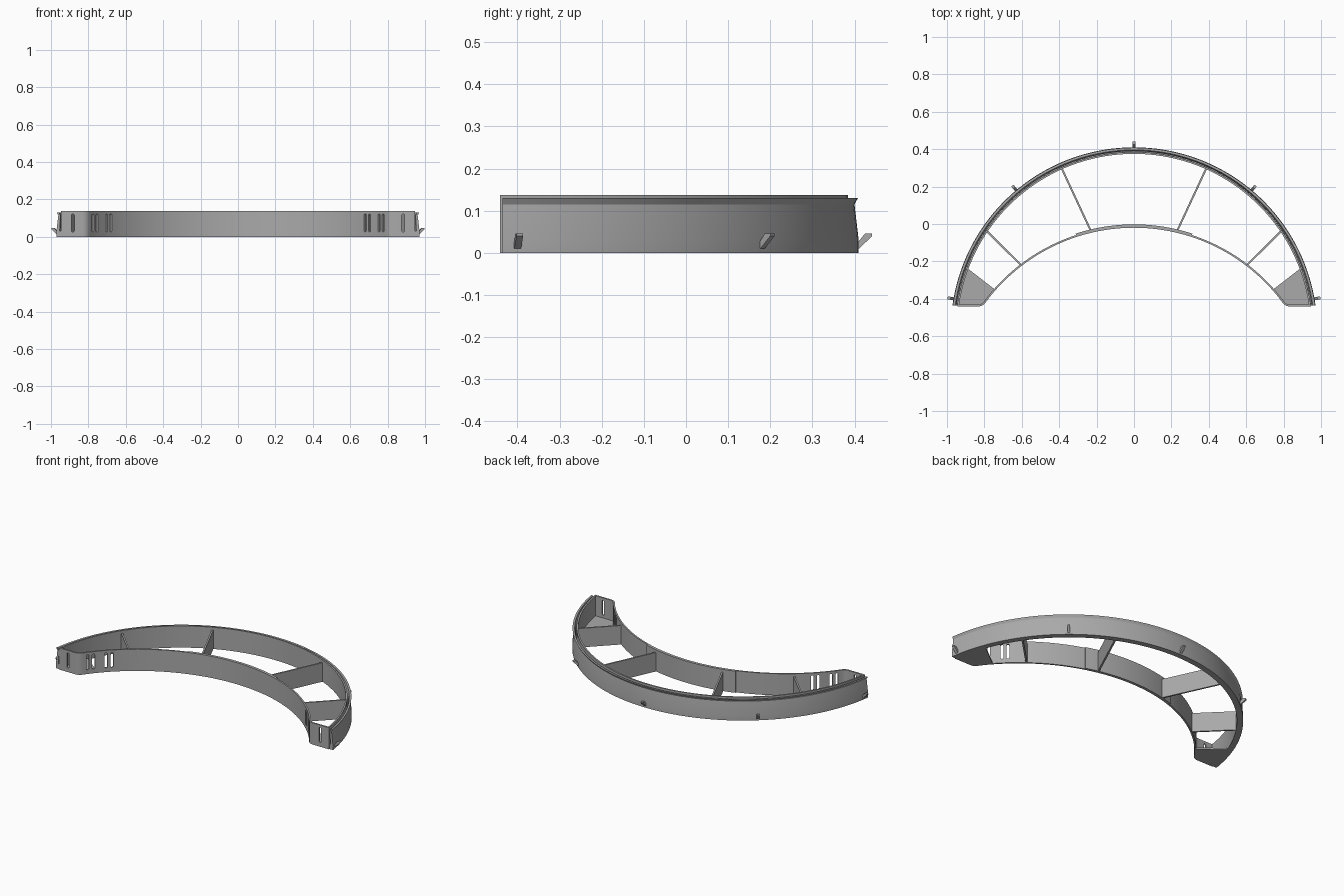
import bpy, math
from math import sin, cos, asin, pi, radians, hypot

old = bpy.data.objects.get("Cube")
if old:
    bpy.data.objects.remove(old, do_unlink=True)

grey = bpy.data.materials.new("mid_grey")
grey.use_nodes = True
COLOUR = (0.40, 0.40, 0.40, 1)
grey.diffuse_color = COLOUR
grey.node_tree.nodes["Principled BSDF"].inputs["Base Color"].default_value = COLOUR

RING_Y, RING_R = -0.57, 0.98      # outer arc centre and radius
WALL_Y, WALL_R = -1.008, 0.988    # inner arc centre and front radius
END_Y = -0.436
TOP = 0.137


def loft(name, sections, smooth=True):
    """Skin closed cross-sections in order and cap both ends."""
    n = len(sections[0])
    verts = [v for s in sections for v in s]
    faces = [tuple(range(n)), tuple(range(len(verts) - n, len(verts)))]
    for i in range(len(sections) - 1):
        for j in range(n):
            a, b = i * n + j, i * n + (j + 1) % n
            faces.append((a, b, b + n, a + n))
    mesh = bpy.data.meshes.new(name)
    mesh.from_pydata(verts, [], faces)
    mesh.materials.append(grey)
    obj = bpy.data.objects.new(name, mesh)
    bpy.context.collection.objects.link(obj)
    bpy.ops.object.select_all(action='DESELECT')
    obj.select_set(True)
    bpy.context.view_layer.objects.active = obj
    bpy.ops.object.mode_set(mode='EDIT')
    bpy.ops.mesh.select_all(action='SELECT')
    bpy.ops.mesh.normals_make_consistent(inside=False)
    bpy.ops.object.mode_set(mode='OBJECT')
    if smooth:
        bpy.ops.object.shade_smooth_by_angle(angle=radians(25))
    return obj


def upright(front, back, z0, z1):
    """Rectangular section between two plan points."""
    return [(*front, z0), (*back, z0), (*back, z1), (*front, z1)]


def prism(name, outline, z0, z1):
    return loft(name, [[(x, y, z) for x, y in outline] for z in (z0, z1)], False)


def polar(r, a, cy):
    return (r * cos(a), cy + r * sin(a))


# Outer ring: channel section with a deep groove, ends cut square to the front
profile = [(0, 0), (0, .03), (-.010, .115), (-.002, .13), (-.014, .13), (-.021, .112),
           (-.017, .03), (-.024, .03), (-.025, TOP), (-.035, TOP), (-.035, 0)]
STEPS = 72
sections = []
for i in range(STEPS + 1):
    row = []
    for dr, z in profile:
        r = RING_R + dr
        a0 = asin((END_Y - RING_Y) / r)
        row.append((*polar(r, a0 + (pi - 2 * a0) * i / STEPS, RING_Y), z))
    sections.append(row)
loft("outer_ring", sections)

# Inner wall: shallow arc that bends round into the flat end caps
half = math.acos(0.78 / WALL_R)
arc = [polar(WALL_R, half + (pi - 2 * half) * i / 48, WALL_Y) for i in range(49)]
bend = [(.945, -.441), (.83, -.441), (.815, -.438), (.803, -.431), (.793, -.42)]
path = bend + arc + [(-x, y) for x, y in reversed(bend)]
sections = []
for i, (x, y) in enumerate(path):
    ax, ay = path[max(i - 1, 0)]
    bx, by = path[min(i + 1, len(path) - 1)]
    d = hypot(bx - ax, by - ay)
    back = (x + (by - ay) / d * .01, y - (bx - ax) / d * .01)
    sections.append(upright((x, y), back, 0, TOP))
wall = loft("inner_wall", sections)

# Slots through the inner wall and the end caps
def slot_cutter(x, y, angle):
    w, low, high = .008, .034, .114
    outline = [(w * cos(t), high + w * sin(t)) for t in [pi * k / 6 for k in range(7)]]
    outline += [(w * cos(t), low + w * sin(t)) for t in [pi + pi * k / 6 for k in range(7)]]
    rows = []
    for d in (-.03, .03):
        rows.append([(x + u * -sin(angle) + d * cos(angle),
                      y + u * cos(angle) + d * sin(angle), z) for u, z in outline])
    cutter = loft("slot_cutter", rows, False)
    cutter.hide_render = True
    cutter.hide_set(True)
    cutter.display_type = 'WIRE'
    return cutter


cutters = []
for side in (1, -1):
    for sx in (.68, .704, .754, .776):
        a = math.acos(side * sx / WALL_R)
        cutters.append(slot_cutter(*polar(WALL_R + .005, a, WALL_Y), a))
    cutters.append(slot_cutter(side * .883, -.436, pi / 2))
for c in cutters:
    mod = wall.modifiers.new("slot", 'BOOLEAN')
    mod.operation = 'DIFFERENCE'
    mod.solver = 'EXACT'
    mod.object = c
bpy.context.view_layer.update()

# Thickening pad behind the middle of the inner wall
a0 = math.acos(.31 / 1.0)
angles = [a0 + (pi - 2 * a0) * i / 20 for i in range(21)]
loft("wall_pad", [upright(polar(WALL_R + .005, a, WALL_Y),
                          polar(WALL_R + .018, a, WALL_Y), 0, TOP) for a in angles])

# Cross ribs and end floors, both sides
for side, label in ((1, "left"), (-1, "right")):
    for name, p, q in (("long_rib", (.39, .305), (.234, -.03)),
                       ("short_rib", (.79, -.035), (.606, -.218))):
        d = hypot(q[0] - p[0], q[1] - p[1])
        nx, ny = (q[1] - p[1]) / d * .005, -(q[0] - p[0]) / d * .005
        outline = [(p[0] + nx, p[1] + ny), (q[0] + nx, q[1] + ny),
                   (q[0] - nx, q[1] - ny), (p[0] - nx, p[1] - ny)]
        prism(f"{label}_{name}", [(side * x, y) for x, y in outline], 0, .12)

    ring_edge = [polar(.95, radians(t), RING_Y) for t in (8.5, 12, 16, 20.5)]
    wall_edge = [polar(WALL_R + .004, math.acos(x / WALL_R), WALL_Y) for x in (.74, .765, .785)]
    floor = ring_edge + wall_edge + [(.815, -.434), (.83, -.436)]
    prism(f"{label}_end_floor", [(side * x, y) for x, y in floor], 0, .01)

# Small upturned hooks round the outside of the ring
hook = [(-.006, .008), (.002, .011), (.032, .04), (.032, .046), (.015, .046), (-.006, .02)]
for k in range(5):
    a = radians(10 + 40 * k)
    rows = []
    for w in (-.008, .008):
        rows.append([(*[c + w * t for c, t in zip(polar(RING_R + r, a, RING_Y), (-sin(a), cos(a)))], z)
                     for r, z in hook])
    loft(f"hook_{k + 1}", rows, False)
